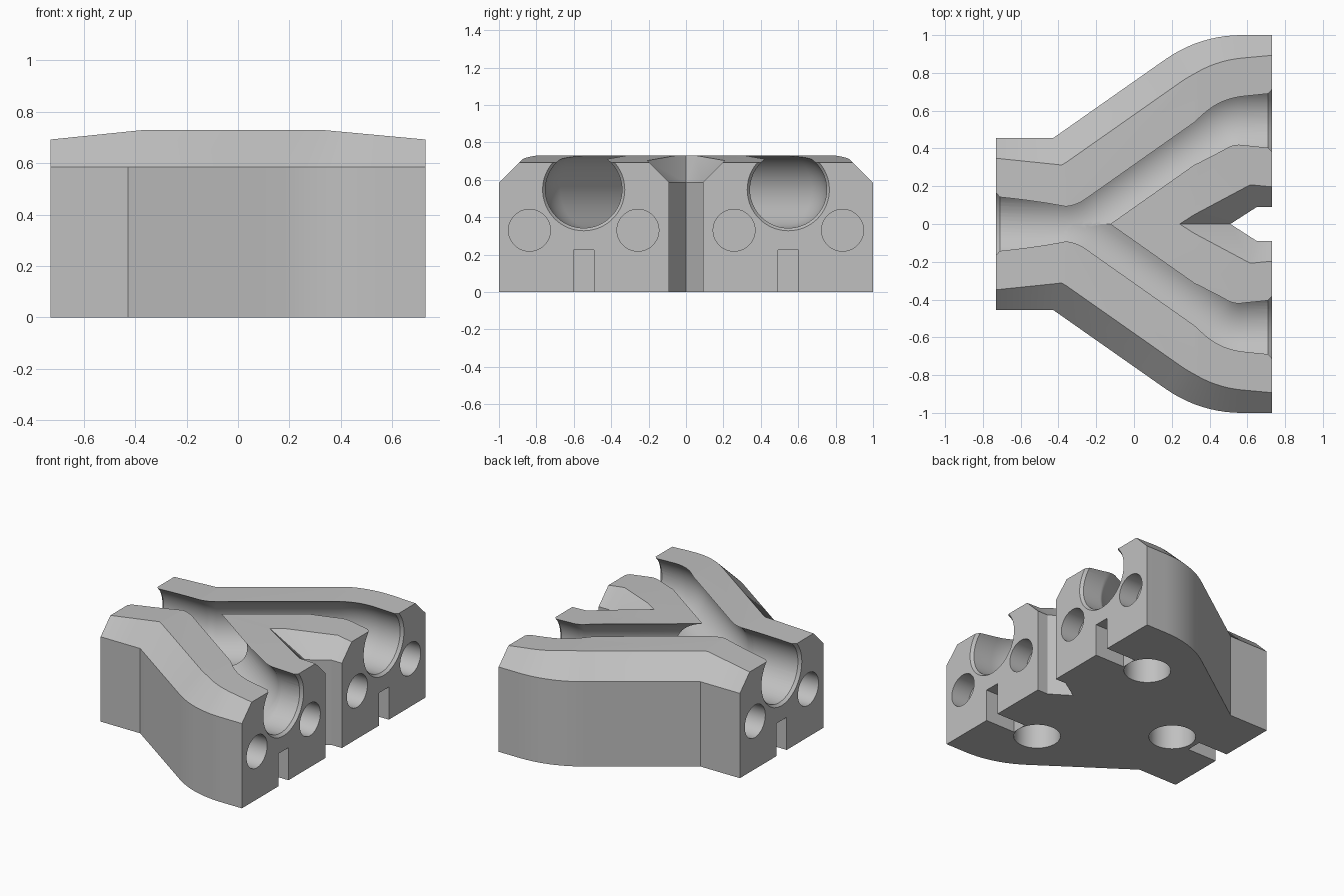
import bpy
import bmesh
from math import sin, cos, tan, radians, pi
from mathutils import Vector, Matrix

cube = bpy.data.objects.get("Cube")
if cube:
    bpy.data.objects.remove(cube, do_unlink=True)

END = 0.73           # half length and full height
SHOULDER = 0.585     # where the chamfer starts
BEVEL = END - SHOULDER
BEND = radians(35)   # branch angle
LANE = 0.547         # branch centre at the open end
GROOVE_R, GROOVE_Z = 0.205, 0.547


def arc(cx, cy, r, a0, a1, n=10):
    return [Vector((cx + r * cos(a0 + (a1 - a0) * i / n),
                    cy + r * sin(a0 + (a1 - a0) * i / n))) for i in range(n + 1)]


def flip(points):
    return [Vector((p.x, -p.y)) for p in points]


def side_normals(points):
    """Left-hand mitre vectors along an open polyline."""
    edges = [(b - a).normalized() for a, b in zip(points, points[1:])]
    normals = [Vector((-e.y, e.x)) for e in edges]
    result = [normals[0]]
    for a, b in zip(normals, normals[1:]):
        result.append((a + b) / (1 + a.dot(b)))
    return result + [normals[-1]]


def make_object(name, bm):
    bmesh.ops.recalc_face_normals(bm, faces=bm.faces[:])
    mesh = bpy.data.meshes.new(name)
    bm.to_mesh(mesh)
    bm.free()
    obj = bpy.data.objects.new(name, mesh)
    bpy.context.collection.objects.link(obj)
    return obj


def loft(name, rings):
    """Closed solid through rings of equal size."""
    bm = bmesh.new()
    loops = [[bm.verts.new(p) for p in ring] for ring in rings]
    n = len(loops[0])
    for a, b in zip(loops, loops[1:]):
        for i in range(n):
            j = (i + 1) % n
            bm.faces.new((a[i], a[j], b[j], b[i]))
    bm.faces.new(loops[0][::-1])
    bm.faces.new(loops[-1])
    return make_object(name, bm)


def tube(name, path, radius, sides=64):
    """Round tube with mitred joints along a flat path."""
    rings = []
    for p, m in zip(path, side_normals(path)):
        ring = []
        for i in range(sides):
            a = 2 * pi * i / sides
            q = p + m * radius * cos(a)
            ring.append((q.x, q.y, GROOVE_Z + radius * sin(a)))
        rings.append(ring)
    return loft(name, rings)


def cone(name, start, axis, r0, r1, depth, sides=48):
    bm = bmesh.new()
    axis = Vector(axis)
    turn = axis.to_track_quat('Z', 'Y').to_matrix().to_4x4()
    place = Matrix.Translation(Vector(start) + axis * depth / 2) @ turn
    bmesh.ops.create_cone(bm, cap_ends=True, segments=sides, radius1=r0,
                          radius2=r1, depth=depth, matrix=place)
    return make_object(name, bm)


def box(name, lo, hi):
    lo, hi = Vector(lo), Vector(hi)
    bm = bmesh.new()
    bmesh.ops.create_cube(bm, size=1, matrix=Matrix.Translation((lo + hi) / 2)
                          @ Matrix.Diagonal((*(hi - lo), 1)))
    return make_object(name, bm)


def wedge(name, x_in, x_end):
    """Shaves the top down towards an end."""
    slope = -0.038 / (x_end - x_in)
    far = x_end + (x_end - x_in) * 0.2
    z_far = END + slope * (far - x_in)
    profile = [(x_in, END), (far, z_far), (far, 1.0), (x_in, 1.0)]
    return loft(name, [[(x, y, z) for x, z in profile] for y in (-1.2, 1.2)])


# Forked body: outer walls, notch and sloped shoulders
outer = [Vector((-END, 0.455)), Vector((-0.428, 0.455))]
outer += arc(0.57, 0.30, 0.70, pi / 2 + BEND, pi / 2) + [Vector((END, 1.0))]
notch = [Vector(p) for p in ((END, -0.09), (0.65, -0.09), (0.51, 0), (0.65, 0.09), (END, 0.09))]
outline, inset = [], []
for side in (flip(outer), notch, outer[::-1]):
    outline += side
    inset += [p + m * BEVEL for p, m in zip(side, side_normals(side))]
body = loft("forked_track", [[(p.x, p.y, 0) for p in outline],
                             [(p.x, p.y, SHOULDER) for p in outline],
                             [(p.x, p.y, END) for p in inset]])

# Groove paths: stem, soft bend, straight branch, curve to the open end
fillet = 0.3
bend_x = -0.285 - fillet * tan(BEND / 2)
lane = [Vector((-0.8, 0))] + arc(bend_x, fillet, fillet, -pi / 2, BEND - pi / 2)
lane += arc(0.57, 0.30, 0.247, pi / 2 + BEND, pi / 2) + [Vector((0.8, LANE))]
cutters = [wedge("end_slope", 0.32, END), wedge("stem_slope", -0.36, -END),
           tube("groove", lane, GROOVE_R),
           tube("groove", flip(lane), GROOVE_R - 0.0004)]

# Rim, side sockets and clip slot at each of the three ends
for sx, y in ((-1, 0), (1, LANE), (1, -LANE)):
    inward = (-sx, 0, 0)
    cutters.append(cone("rim", (sx * (END + 0.02), y, GROOVE_Z), inward,
                        0.235, GROOVE_R - 0.002, 0.042, 64))
    for dy in (-0.29, 0.29):
        cutters.append(cone("socket", (sx * (END + 0.05), y + dy, 0.33),
                            inward, 0.112, 0.112, 0.19))
    xs = sorted((sx * 0.5, sx * 0.8))
    cutters.append(box("slot", (xs[0], y - 0.055, -0.1), (xs[1], y + 0.055, 0.225)))

# Round recesses underneath
for x, y in ((-0.32, 0), (0.35, 0.55), (0.35, -0.55)):
    cutters.append(cone("recess", (x, y, -0.1), (0, 0, 1), 0.15, 0.15, 0.3))

bpy.ops.object.select_all(action='DESELECT')
bpy.context.view_layer.objects.active = body
body.select_set(True)
for cutter in cutters:
    cutter.hide_render = True
    mod = body.modifiers.new("cut", 'BOOLEAN')
    mod.operation = 'DIFFERENCE'
    mod.solver = 'EXACT'
    mod.object = cutter
    bpy.ops.object.modifier_apply(modifier=mod.name)
    bpy.data.objects.remove(cutter, do_unlink=True)
bpy.ops.object.shade_smooth_by_angle(angle=radians(25))

# Plain grey finish
grey = bpy.data.materials.new("plain_grey")
grey.use_nodes = True
colour = (0.53, 0.53, 0.53, 1)
grey.diffuse_color = colour
grey.node_tree.nodes["Principled BSDF"].inputs["Base Color"].default_value = colour
body.data.materials.clear()
body.data.materials.append(grey)
